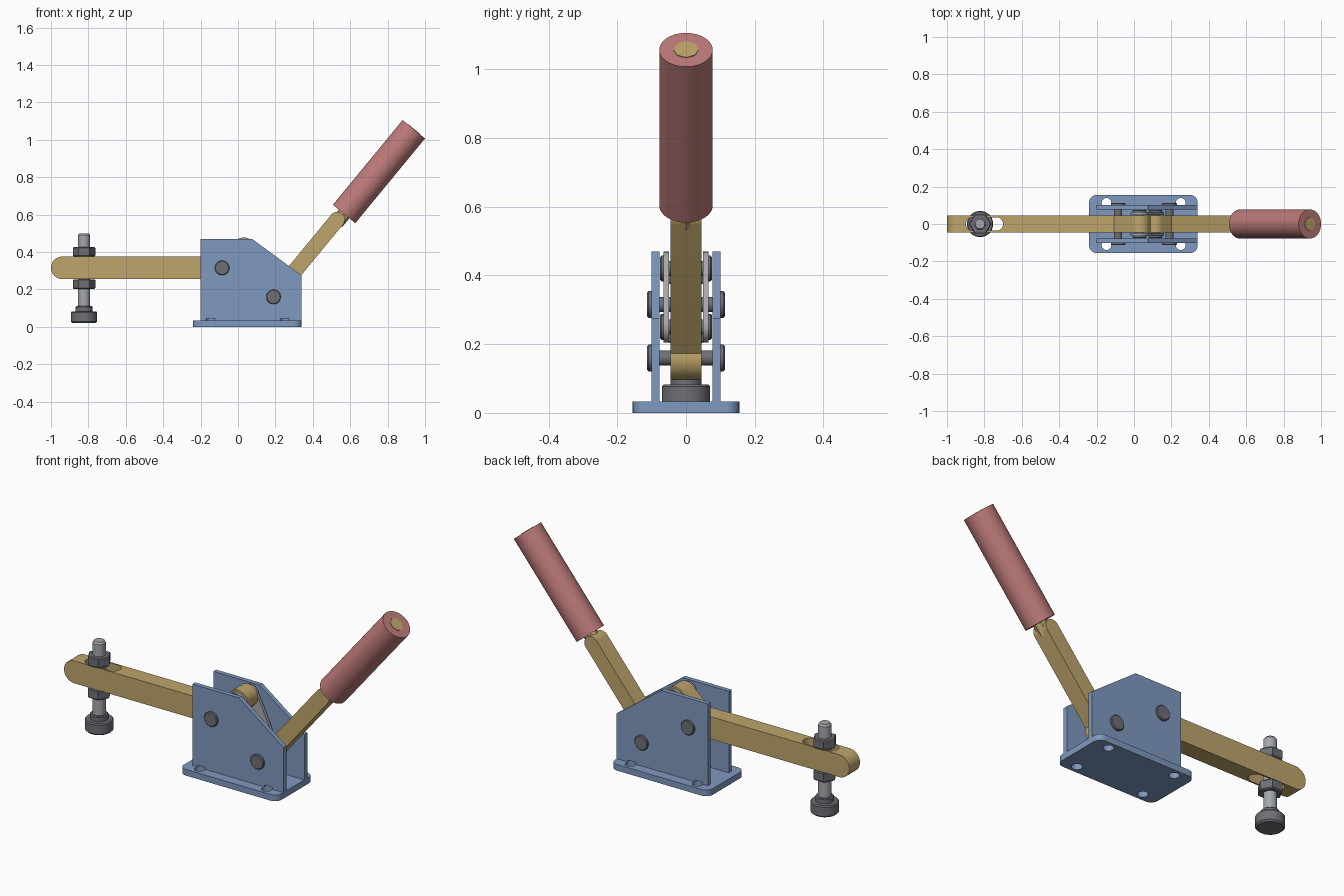
import bpy, bmesh, math
from mathutils import Vector, Matrix
from mathutils.geometry import convex_hull_2d

if "Cube" in bpy.data.objects:
    bpy.data.objects.remove(bpy.data.objects["Cube"])


def material(name, rgb):
    m = bpy.data.materials.new(name)
    m.diffuse_color = (*rgb, 1)
    m.use_nodes = True
    m.node_tree.nodes["Principled BSDF"].inputs["Base Color"].default_value = m.diffuse_color
    return m


BLUE = material("steel blue", (0.216, 0.319, 0.527))
TAN = material("brass tan", (0.515, 0.376, 0.147))
RED = material("grip red", (0.503, 0.195, 0.188))
DARK = material("dark grey", (0.156, 0.162, 0.181))
LIGHT = material("light grey", (0.376, 0.392, 0.413))


def finish(name, bm, mat):
    bmesh.ops.recalc_face_normals(bm, faces=bm.faces)
    me = bpy.data.meshes.new(name)
    bm.to_mesh(me)
    bm.free()
    me.materials.append(mat)
    ob = bpy.data.objects.new(name, me)
    bpy.context.collection.objects.link(ob)
    return ob


def extrude(name, points, direction, mat):
    bm = bmesh.new()
    face = bm.faces.new([bm.verts.new(p) for p in points])
    new = bmesh.ops.extrude_face_region(bm, geom=[face])["geom"]
    bmesh.ops.translate(bm, vec=direction, verts=[g for g in new if isinstance(g, bmesh.types.BMVert)])
    return finish(name, bm, mat)


def side_plate(name, outline, y0, y1, mat):
    """Outline in x,z pushed along y."""
    return extrude(name, [(x, y0, z) for x, z in outline], (0, y1 - y0, 0), mat)


def flat_plate(name, outline, z0, z1, mat):
    """Outline in x,y pushed along z."""
    return extrude(name, [(x, y, z0) for x, y in outline], (0, 0, z1 - z0), mat)


def hull(*circles):
    """Convex outline around circles given as (u, v, radius)."""
    pts = [Vector((u + r * math.cos(k * math.tau / 48), v + r * math.sin(k * math.tau / 48)))
           for u, v, r in circles for k in range(48)]
    return [tuple(pts[i]) for i in convex_hull_2d(pts)]


def lathe(name, profile, origin, axis, mat, sides=40):
    """Solid of revolution from (radius, height) rings along an axis."""
    bm = bmesh.new()
    turn = Matrix.Translation(origin) @ Vector(axis).to_track_quat('Z', 'Y').to_matrix().to_4x4()
    rings = [[bm.verts.new(turn @ Vector((r * math.cos(k * math.tau / sides),
                                          r * math.sin(k * math.tau / sides), h)))
              for k in range(sides)] for r, h in profile]
    for a, b in zip(rings, rings[1:]):
        for k in range(sides):
            n = (k + 1) % sides
            bm.faces.new((a[k], a[n], b[n], b[k]))
    bm.faces.new(rings[0])
    bm.faces.new(rings[-1])
    return finish(name, bm, mat)


def boolean(ob, other, operation, keep=False):
    mod = ob.modifiers.new("cut", 'BOOLEAN')
    mod.operation, mod.solver, mod.object = operation, 'EXACT', other
    bpy.context.view_layer.objects.active = ob
    bpy.ops.object.modifier_apply(modifier=mod.name)
    if not keep:
        bpy.data.objects.remove(other)


# Pivot positions in x,z
ARM_PIVOT, HANDLE_PIVOT = (-0.085, 0.315), (0.19, 0.16)
ARM_LINK, HANDLE_LINK = (0.03, 0.42), (0.115, 0.25)

# Base flange and two upright side plates
corners = [(x, y, 0.04) for x in (-0.20, 0.30) for y in (-0.115, 0.115)]
base = flat_plate("base_flange", hull(*corners), 0, 0.033, BLUE)
wall = [(-0.2, 0.03), (0.34, 0.03), (0.34, 0.275), (0.075, 0.47), (-0.2, 0.47)]
plates = [side_plate("side_plate", wall, s * 0.077, s * 0.101, BLUE) for s in (-1, 1)]

# Mounting holes, which also relieve the foot of the side plates
for x in (-0.147, 0.25):
    for i, y in enumerate((-0.113, 0.113)):
        hole = flat_plate("hole_cutter", hull((x, y, 0.026)), -0.05, 0.043, BLUE)
        hole.hide_render = True
        boolean(plates[i], hole, 'DIFFERENCE', keep=True)
        boolean(base, hole, 'DIFFERENCE')

# Clamping arm: straight bar, raised rear lobe, adjustment slot
arm = side_plate("clamp_arm", hull((-0.94, 0.315, 0.06), (*ARM_PIVOT, 0.06)), -0.045, 0.045, TAN)
lobe = side_plate("arm_lobe", hull((*ARM_PIVOT, 0.06), (*ARM_LINK, 0.058)), -0.045, 0.045, TAN)
boolean(arm, lobe, 'UNION')
slot = flat_plate("slot_cutter", hull((-0.863, 0, 0.036), (-0.736, 0, 0.036)), 0.2, 0.42, TAN)
boolean(arm, slot, 'DIFFERENCE')

# Handle lever: pivot boss, link lobe and angled bar
u = Vector((0.373, 0, 0.453)).normalized()
pivot = Vector((HANDLE_PIVOT[0], 0, HANDLE_PIVOT[1]))
top = pivot + u * 0.535
lever = side_plate("handle_lever", hull((*HANDLE_PIVOT, 0.065), (*HANDLE_LINK, 0.048)), -0.045, 0.045, TAN)
bar = side_plate("handle_bar", hull((*HANDLE_PIVOT, 0.041), (top.x, top.z, 0.041)), -0.045, 0.045, TAN)
boolean(lever, bar, 'UNION')

# Round grip with its core rod showing at the end
grip_start = Vector((0.567, 0, 0.603))
lathe("handle_grip", [(0.0775, 0), (0.0775, 0.587)], grip_start, u, RED, 48)
lathe("grip_core", [(0.037, -0.06), (0.037, 0.589)], grip_start, u, TAN, 8)

# Toggle links on both sides
for s in (-1, 1):
    side_plate("toggle_link", hull((*ARM_LINK, 0.049), (*HANDLE_LINK, 0.045)), s * 0.049, s * 0.065, LIGHT)


# Headed pins through the pivots
def pin(name, at, r, head, inner, outer):
    lathe(name, [(head - 0.004, -outer), (head, -outer + 0.004), (head, -inner), (r, -inner),
                 (r, inner), (head, inner), (head, outer - 0.004), (head - 0.004, outer)],
          (at[0], 0, at[1]), (0, 1, 0), DARK)


pin("arm_pivot_pin", ARM_PIVOT, 0.022, 0.039, 0.101, 0.113)
pin("handle_pivot_pin", HANDLE_PIVOT, 0.022, 0.039, 0.101, 0.113)
pin("arm_link_pin", ARM_LINK, 0.022, 0.038, 0.065, 0.075)
pin("handle_link_pin", HANDLE_LINK, 0.022, 0.038, 0.065, 0.075)

# Clamping spindle with two hex nuts and a pressure foot
SX = -0.823
UP = (0, 0, 1)
lathe("spindle", [(0.032, 0.09), (0.032, 0.49), (0.025, 0.50)], (SX, 0, 0), UP, LIGHT)
for name, z in (("upper_nut", 0.375), ("lower_nut", 0.203)):
    lathe(name, [(0.055, z), (0.06, z + 0.005), (0.06, z + 0.046), (0.055, z + 0.051)],
          (SX, 0, 0), UP, DARK, 6)
lathe("pressure_foot", [(0.062, 0.02), (0.07, 0.028), (0.07, 0.077), (0.065, 0.083),
                        (0.045, 0.083), (0.045, 0.106), (0.041, 0.11)], (SX, 0, 0), UP, DARK)

# Smooth curved walls, keep edges sharp
bpy.ops.object.select_all(action='DESELECT')
for ob in bpy.context.scene.objects:
    if ob.type == 'MESH':
        ob.select_set(True)
        bpy.context.view_layer.objects.active = ob
bpy.ops.object.shade_smooth_by_angle(angle=math.radians(30))
